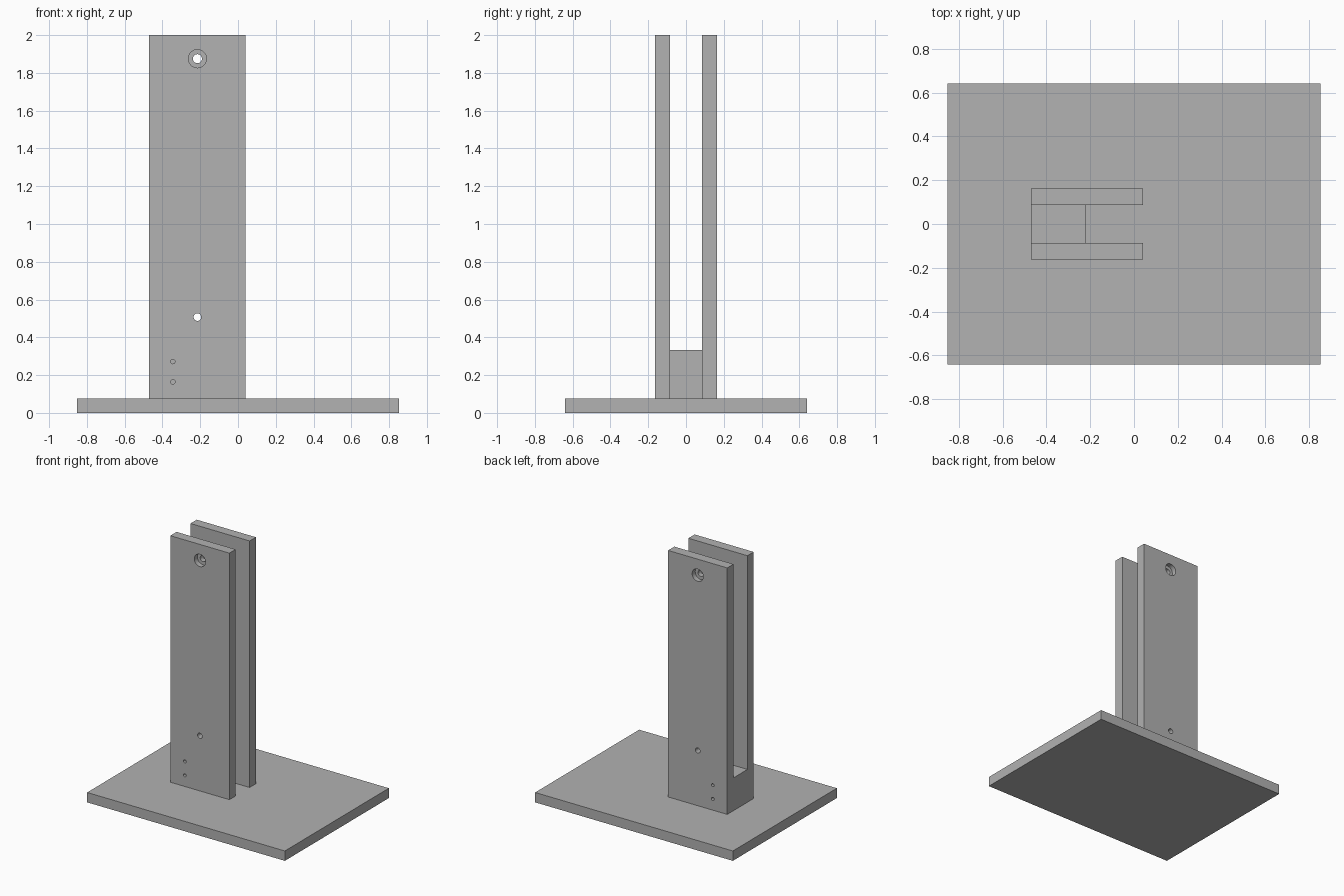
import bpy
from math import radians

if "Cube" in bpy.data.objects:
    bpy.data.objects.remove(bpy.data.objects["Cube"], do_unlink=True)

# Single plain grey material
grey = bpy.data.materials.new("plain grey")
grey.use_nodes = True
colour = (0.445, 0.445, 0.445, 1)
grey.diffuse_color = colour
grey.node_tree.nodes["Principled BSDF"].inputs["Base Color"].default_value = colour

BASE_TOP = 0.077
INNER, OUTER = 0.086, 0.163      # upright plate faces, measured from the centre
LEFT, RIGHT = -0.47, 0.04


def box(name, low, high):
    bpy.ops.mesh.primitive_cube_add(
        size=1, location=[(a + b) / 2 for a, b in zip(low, high)])
    obj = bpy.context.object
    obj.name = name
    obj.scale = [b - a for a, b in zip(low, high)]
    bpy.ops.object.transform_apply(location=False, rotation=False, scale=True)
    obj.data.materials.append(grey)
    return obj


def drill(obj, x, z, radius, y_a, y_b):
    """Cut a round hole along y between two depths."""
    bpy.ops.mesh.primitive_cylinder_add(
        vertices=32, radius=radius, depth=abs(y_b - y_a),
        location=(x, (y_a + y_b) / 2, z), rotation=(radians(90), 0, 0))
    cutter = bpy.context.object
    cutter.hide_render = True
    cutter.data.materials.append(grey)
    mod = obj.modifiers.new("hole", 'BOOLEAN')
    mod.operation = 'DIFFERENCE'
    mod.solver = 'EXACT'
    mod.object = cutter
    bpy.context.view_layer.objects.active = obj
    bpy.ops.object.modifier_apply(modifier=mod.name)
    bpy.data.objects.remove(cutter, do_unlink=True)


# Base board and the spacer between the uprights
box("base_board", (-0.853, -0.641, 0), (0.853, 0.641, BASE_TOP))
box("spacer_block", (LEFT, -INNER, BASE_TOP), (-0.22, INNER, 0.333))

# Two mirrored uprights with pivot, pin and screw holes
for name, side in (("front_upright", -1), ("back_upright", 1)):
    ys = sorted((side * INNER, side * OUTER))
    plate = box(name, (LEFT, ys[0], BASE_TOP), (RIGHT, ys[1], 2))
    through = (side * (INNER - 0.03), side * (OUTER + 0.03))
    drill(plate, -0.215, 1.875, 0.024, *through)
    drill(plate, -0.215, 1.875, 0.048, side * (OUTER - 0.038), side * (OUTER + 0.03))
    drill(plate, -0.215, 0.507, 0.02, *through)
    for z in (0.272, 0.164):
        drill(plate, -0.345, z, 0.012, *through)
    bpy.ops.object.select_all(action='DESELECT')
    plate.select_set(True)
    bpy.ops.object.shade_smooth_by_angle(angle=radians(30))
